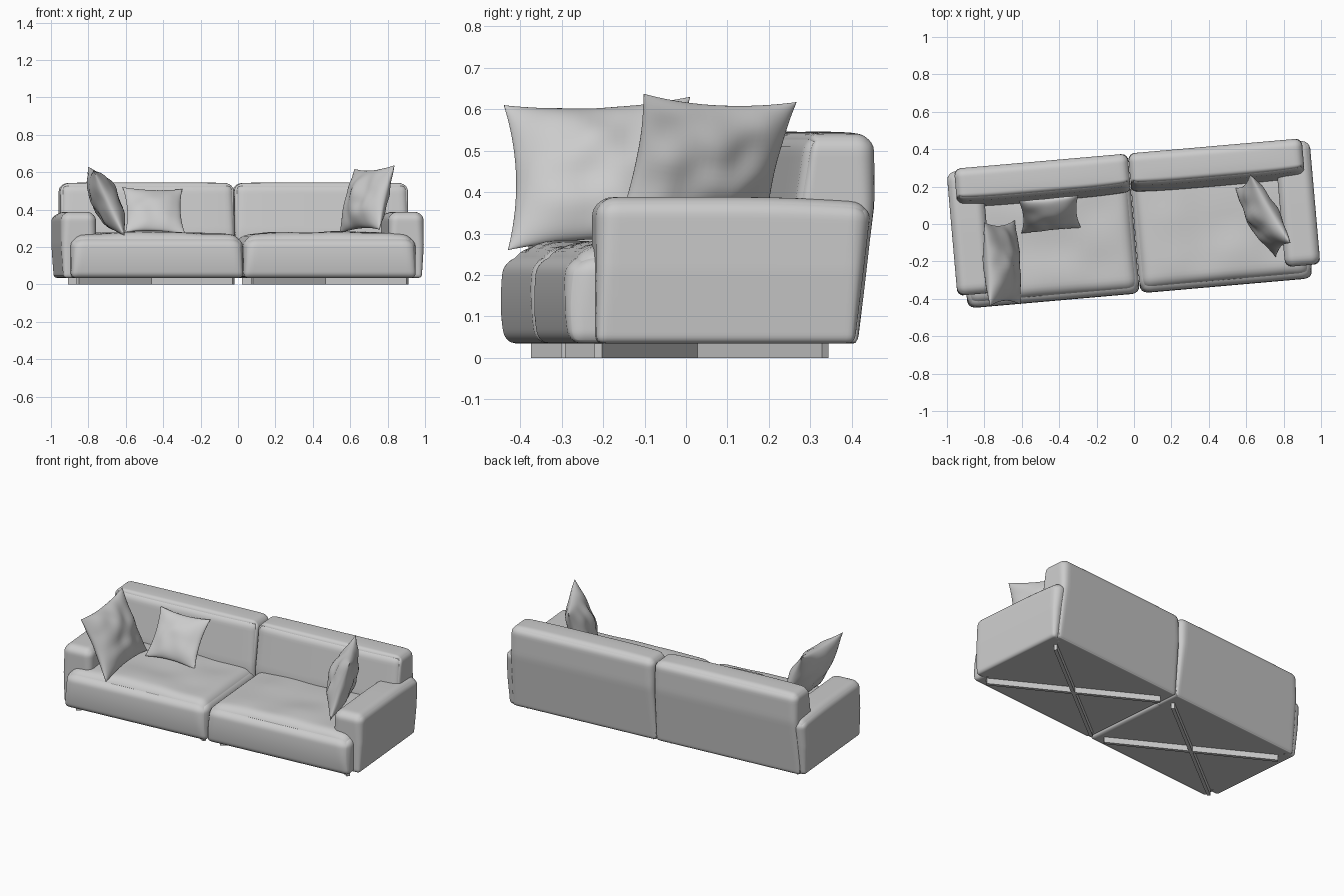
import bpy, bmesh, math
from mathutils import Vector, noise

if "Cube" in bpy.data.objects:
    bpy.data.objects.remove(bpy.data.objects["Cube"])

YAW = math.radians(5)  # the whole sofa is turned slightly


def finish(name, bm, smooth=True, yaw=True):
    bmesh.ops.recalc_face_normals(bm, faces=bm.faces)
    me = bpy.data.meshes.new(name)
    bm.to_mesh(me)
    bm.free()
    for p in me.polygons:
        p.use_smooth = smooth
    ob = bpy.data.objects.new(name, me)
    bpy.context.collection.objects.link(ob)
    if yaw:
        ob.rotation_euler.z = YAW
    return ob


def soft_box(name, lo, hi, r_bottom, r_top, shape, cuts=31):
    """Upholstered block: dense rounded box, then shape(p, t) with t in -1..1."""
    lo, hi = Vector(lo), Vector(hi)
    mid, half = (lo + hi) / 2, (hi - lo) / 2
    bm = bmesh.new()
    bmesh.ops.create_cube(bm, size=2)
    bmesh.ops.subdivide_edges(bm, edges=bm.edges[:], cuts=cuts, use_grid_fill=True)
    for v in bm.verts:
        # crowd the grid lines towards the edges so that they round well
        t = Vector([math.sin(max(-1, min(1, c)) * math.pi / 2) for c in v.co])
        p = Vector([t[i] * half[i] for i in range(3)])
        r = r_bottom + (r_top - r_bottom) * (t.z + 1) / 2
        q = Vector([max(r - half[i], min(half[i] - r, p[i])) for i in range(3)])
        d = p - q
        if d.length > 1e-9:
            p = q + d * (max(abs(c) for c in d) / d.length)
        v.co = shape(p + mid, t)
    return finish(name, bm)


def seat_shape(p, t):
    top = max(0, (t.z + 1) / 2) ** 3
    crown = (1 - t.x ** 4) * (1 - t.y ** 6)
    p.z += top * crown * (0.016 + 0.012 * noise.noise(p * 5))
    if t.y < 0:  # rounded front
        p.y -= 0.012 * (1 - t.z ** 2) * t.y ** 6
    return p


def slope_back(p, t):
    # rear face leans in towards the floor
    if t.y > 0:
        p.y -= 0.042 * max(0, 1 - (p.z - 0.035) / 0.335) * t.y
    return p


def back_shape(p, t):
    if t.y < 0:  # front of the cushion leans back and is padded
        p.y += -t.y * (0.04 * max(0, p.z - 0.28) / 0.26 - 0.012 * (1 - t.x ** 4))
    p.z += 0.006 * max(0, t.z) ** 4 * (1 - t.x ** 4) * (1 - t.y ** 2)
    return slope_back(p, t)


def arm_shape(p, t):
    if t.z > 0:  # arm top drops a little to the rear
        p.z -= 0.013 * t.z * max(0, t.y) ** 2
    out = abs(p.x) > 0.9
    if out:  # outer side tucks in near the floor
        p.x -= math.copysign(0.012 * max(0, -t.z), p.x)
    return slope_back(p, t)


def bar(name, a, b, width=0.02, height=0.036):
    """Floor bar standing on z = 0 from a to b."""
    a, b = Vector((*a, 0)), Vector((*b, 0))
    side = (b - a).cross(Vector((0, 0, 1))).normalized() * width / 2
    bm = bmesh.new()
    f = bm.faces.new([bm.verts.new(c) for c in (a - side, b - side, b + side, a + side)])
    ext = bmesh.ops.extrude_face_region(bm, geom=[f])
    bmesh.ops.translate(bm, vec=(0, 0, height),
                        verts=[g for g in ext["geom"] if isinstance(g, bmesh.types.BMVert)])
    if f.is_valid and len(bm.faces) < 6:
        bm.faces.new(list(f.verts)[::-1])
    finish(name, bm, smooth=False)


def pillow(name, centre, W, U, thick, n=32):
    """Throw pillow spanned by edge vectors W and U, with pointed corners."""
    c, W, U = Vector(centre), Vector(W), Vector(U)
    N = W.cross(U).normalized()
    bm = bmesh.new()
    for side in (-1, 1):
        rows = []
        for i in range(n + 1):
            row = []
            for j in range(n + 1):
                s = math.sin((i / n - 0.5) * math.pi)
                t = math.sin((j / n - 0.5) * math.pi)
                a = s * (1 - 0.11 * (1 - t * t))
                b = t * (1 - 0.11 * (1 - s * s))
                h = max(0, (1 - s * s) * (1 - t * t)) ** 0.55
                p = c + W * a / 2 + U * b / 2
                h *= 1 + 0.25 * noise.noise(p * 11 + N * side)
                row.append(bm.verts.new(p + N * side * h * thick / 2))
            rows.append(row)
        for i in range(n):
            for j in range(n):
                bm.faces.new((rows[i][j], rows[i + 1][j], rows[i + 1][j + 1], rows[i][j + 1]))
    bmesh.ops.remove_doubles(bm, verts=bm.verts, dist=1e-5)
    finish(name, bm, yaw=False)


# mirrored halves: seat, backrest, armrest and crossed floor bars
for label, s in (("left", -1), ("right", 1)):
    def span(a, b):
        return sorted((s * a, s * b))
    x0, x1 = span(0.001, 0.925)
    soft_box(label + "_seat", (x0, -0.36, 0.035), (x1, 0.25, 0.262), 0.025, 0.07, seat_shape)
    x0, x1 = span(0.001, 0.933)
    soft_box(label + "_backrest", (x0, 0.175, 0.035), (x1, 0.378, 0.54), 0.015, 0.045, back_shape)
    x0, x1 = span(0.785, 0.974)
    soft_box(label + "_armrest", (x0, -0.3, 0.035), (x1, 0.368, 0.388), 0.018, 0.05, arm_shape)
    bar(label + "_floor_bar_a", (s * 0.05, -0.29), (s * 0.885, 0.26))
    bar(label + "_floor_bar_b", (s * 0.05, 0.26), (s * 0.885, -0.29))

# throw pillows
pillow("left_pillow", (-0.705, -0.21, 0.445), (-0.03, 0.45, 0.02), (-0.165, -0.01, 0.35), 0.15)
pillow("small_pillow", (-0.45, 0.052, 0.395), (0.32, 0.03, -0.01), (-0.015, 0.175, 0.24), 0.09)
pillow("right_pillow", (0.69, 0.045, 0.455), (-0.215, 0.37, -0.02), (0.08, 0.075, 0.345), 0.15)
